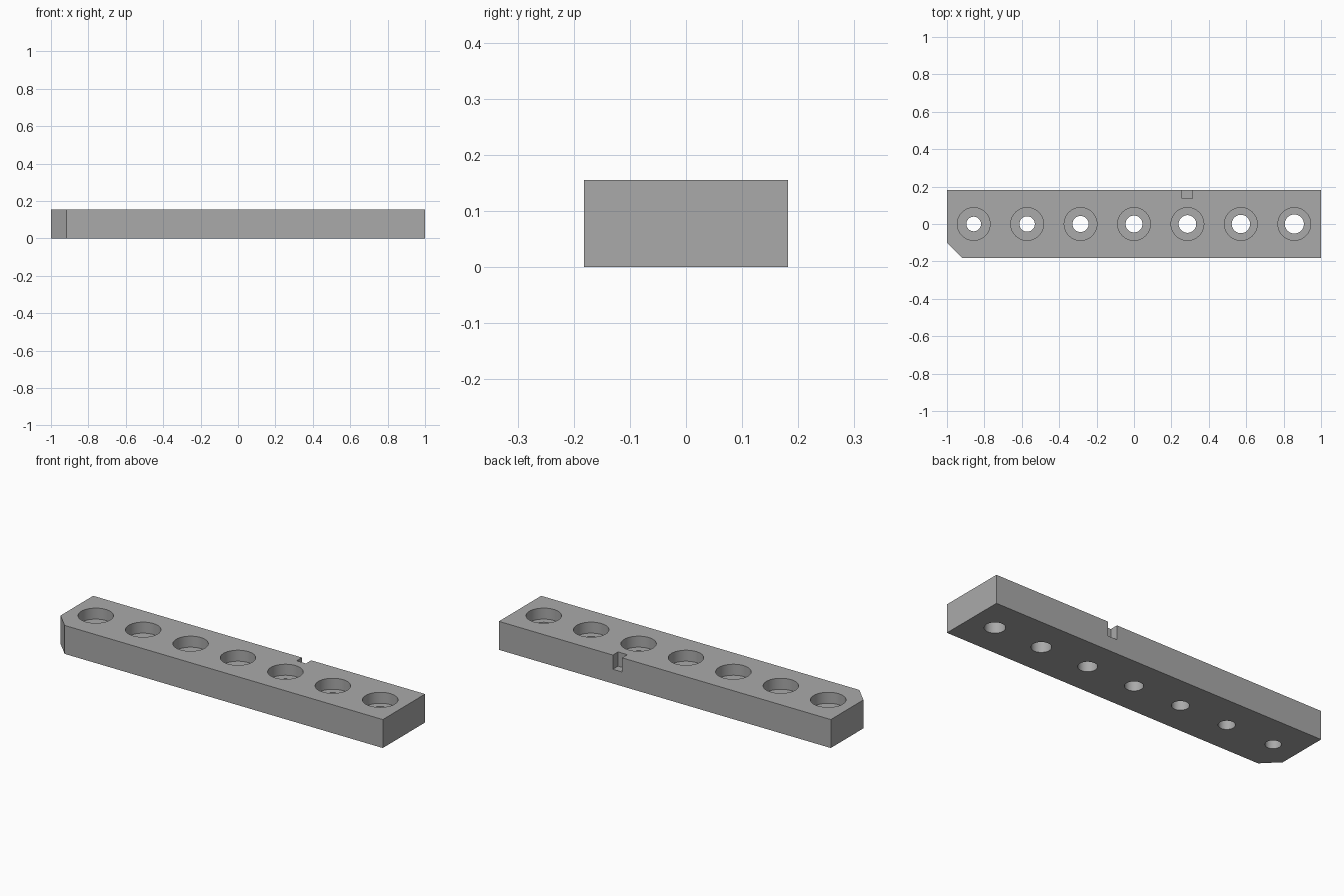
import bpy
import bmesh

LENGTH, WIDTH, HEIGHT = 2.0, 0.364, 0.155
CHAMFER = 0.083
HOLES = 7
PITCH = LENGTH / HOLES
BORE_RADIUS, BORE_DEPTH = 0.0875, 0.06

default = bpy.data.objects.get("Cube")
if default:
    bpy.data.objects.remove(default, do_unlink=True)

grey = bpy.data.materials.new("plain grey")
grey.use_nodes = True
colour = (0.4, 0.4, 0.4, 1)
grey.diffuse_color = colour
grey.node_tree.nodes["Principled BSDF"].inputs["Base Color"].default_value = colour


def cut(target, cutter):
    """Subtract the active cutter from the target, then remove it."""
    mod = target.modifiers.new("cut", "BOOLEAN")
    mod.operation = "DIFFERENCE"
    mod.solver = "EXACT"
    mod.object = cutter
    bpy.context.view_layer.objects.active = target
    bpy.ops.object.modifier_apply(modifier=mod.name)
    bpy.data.objects.remove(cutter, do_unlink=True)


def drill(target, x, radius, bottom):
    """Cut a round hole from above the block down to a given height."""
    top = HEIGHT + 0.05
    bpy.ops.mesh.primitive_cylinder_add(
        vertices=64, radius=radius, depth=top - bottom,
        location=(x, 0, (top + bottom) / 2))
    cut(target, bpy.context.object)


# Block: extruded outline with one clipped corner
hx, hy = LENGTH / 2, WIDTH / 2
outline = [(-hx + CHAMFER, -hy), (hx, -hy), (hx, hy), (-hx, hy), (-hx, -hy + CHAMFER)]
bm = bmesh.new()
base = bm.faces.new([bm.verts.new((x, y, 0)) for x, y in outline])
extruded = bmesh.ops.extrude_face_region(bm, geom=[base])["geom"]
bmesh.ops.translate(bm, vec=(0, 0, HEIGHT),
                    verts=[v for v in extruded if isinstance(v, bmesh.types.BMVert)])
bmesh.ops.recalc_face_normals(bm, faces=bm.faces)
mesh = bpy.data.meshes.new("drilled_block")
bm.to_mesh(mesh)
bm.free()
mesh.materials.append(grey)
block = bpy.data.objects.new("drilled_block", mesh)
bpy.context.collection.objects.link(block)

# Counterbored holes, the through holes widening towards +x
for i in range(HOLES):
    x = (i - (HOLES - 1) / 2) * PITCH
    drill(block, x, BORE_RADIUS, HEIGHT - BORE_DEPTH)
    drill(block, x, 0.039 + 0.002 * i, -0.05)

# Notch in the upper half of the back edge
bpy.ops.mesh.primitive_cube_add(size=1, location=(PITCH, hy, HEIGHT))
notch = bpy.context.object
notch.scale = (0.056, 0.09, HEIGHT)
bpy.context.view_layer.update()
cut(block, notch)

# Smooth hole walls with sharp rims
bpy.ops.object.select_all(action="DESELECT")
block.select_set(True)
bpy.context.view_layer.objects.active = block
bpy.ops.object.shade_smooth_by_angle(angle=0.6)
